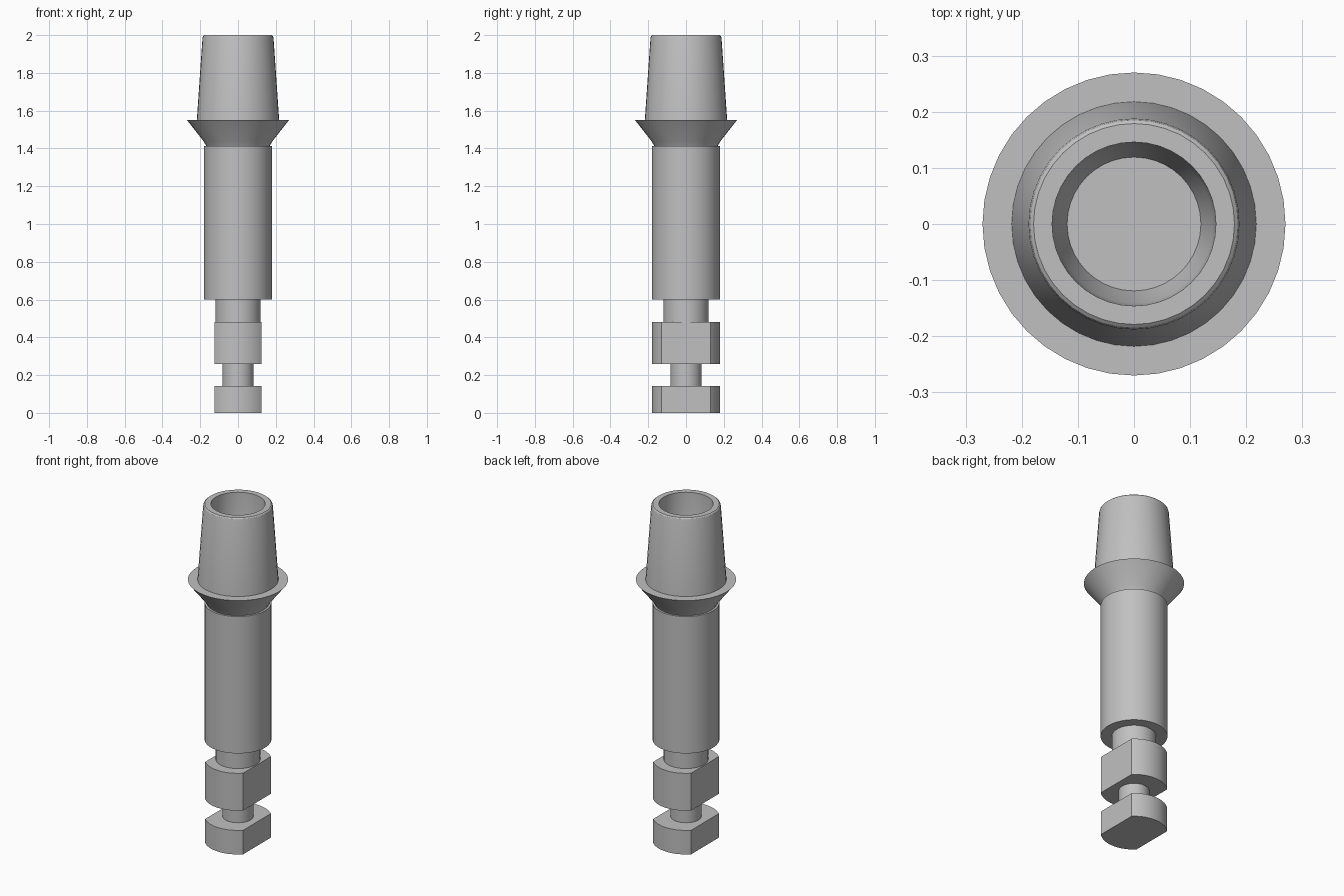
import bpy
import bmesh
from math import sin, cos, pi, asin, radians

SEGMENTS = 40

if "Cube" in bpy.data.objects:
    bpy.data.objects.remove(bpy.data.objects["Cube"], do_unlink=True)

metal = bpy.data.materials.new("plain grey metal")
metal.use_nodes = True
grey = (0.53, 0.53, 0.53, 1)
metal.diffuse_color = grey
metal.node_tree.nodes["Principled BSDF"].inputs["Base Color"].default_value = grey


def finish(name, bm):
    """Turn a bmesh into a shaded object with crisp edges."""
    bmesh.ops.recalc_face_normals(bm, faces=bm.faces)
    mesh = bpy.data.meshes.new(name)
    bm.to_mesh(mesh)
    bm.free()
    mesh.materials.append(metal)
    obj = bpy.data.objects.new(name, mesh)
    bpy.context.collection.objects.link(obj)
    bpy.ops.object.select_all(action="DESELECT")
    obj.select_set(True)
    bpy.context.view_layer.objects.active = obj
    bpy.ops.object.shade_smooth_by_angle(angle=radians(30))
    return obj


def lathe(name, profile):
    """Revolve (radius, height) points around z and close both ends."""
    bm = bmesh.new()
    rings = []
    for r, z in profile:
        rings.append([bm.verts.new((r * cos(2 * pi * i / SEGMENTS),
                                    r * sin(2 * pi * i / SEGMENTS), z))
                      for i in range(SEGMENTS)])
    for a, b in zip(rings, rings[1:]):
        for i in range(SEGMENTS):
            j = (i + 1) % SEGMENTS
            bm.faces.new((a[i], a[j], b[j], b[i]))
    bm.faces.new(rings[0])
    bm.faces.new(rings[-1])
    return finish(name, bm)


def flatted_block(name, radius, half_width, bottom, top, steps=14):
    """A disc with two parallel flats facing left and right."""
    spread = asin(half_width / radius)
    outline = []
    for middle in (pi / 2, -pi / 2):
        for i in range(steps + 1):
            a = middle - spread + 2 * spread * i / steps
            outline.append((radius * cos(a), radius * sin(a)))
    bm = bmesh.new()
    base = bm.faces.new([bm.verts.new((x, y, bottom)) for x, y in outline])
    lifted = bmesh.ops.extrude_face_region(bm, geom=[base], use_keep_orig=True)
    verts = [v for v in lifted["geom"] if isinstance(v, bmesh.types.BMVert)]
    bmesh.ops.translate(bm, verts=verts, vec=(0, 0, top - bottom))
    return finish(name, bm)


# Keyed foot and its necks
flatted_block("lower_flatted_block", 0.18, 0.125, 0, 0.143)
lathe("lower_neck", [(0.083, 0.143), (0.083, 0.26)])
flatted_block("upper_flatted_block", 0.18, 0.125, 0.26, 0.482)
lathe("upper_neck", [(0.12, 0.482), (0.12, 0.6)])

# Main shank
lathe("shank", [(0.18, 0.6), (0.18, 1.413)])

# Flared collar, thin at its rim
lathe("flared_collar", [(0.168, 1.413), (0.182, 1.438), (0.27, 1.55), (0.2, 1.55)])

# Tapered socket with rounded lip and conical bottom
lathe("tapered_socket", [
    (0.218, 1.55), (0.188, 1.985), (0.185, 1.995), (0.179, 2),
    (0.146, 2), (0.141, 1.6), (0.08, 1.46)])
